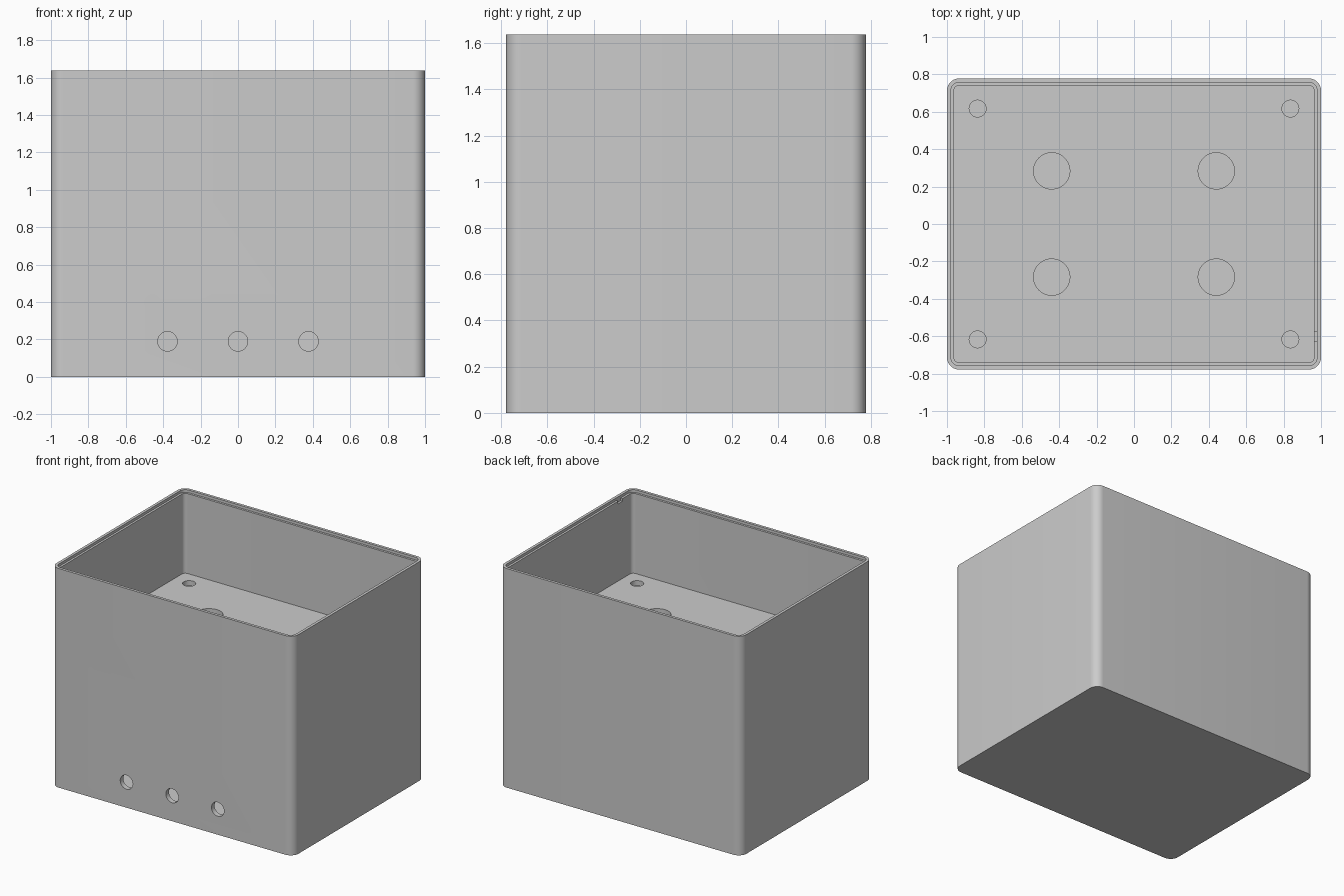
import bpy, bmesh, math
from mathutils import Matrix

if "Cube" in bpy.data.objects:
    bpy.data.objects.remove(bpy.data.objects["Cube"])

HX, HY, TOP = 1.0, 0.778, 1.637      # half width, half depth, height
RADIUS, SEGS = 0.065, 10             # vertical corner rounding
RIM, WALL = 0.021, 0.037             # rim thickness, full wall thickness
SEAT = 0.02                          # depth of the lid seat
SHELF_TOP, SHELF_T = 1.02, 0.037

grey = bpy.data.materials.new("light_grey")
grey.diffuse_color = (0.6, 0.6, 0.6, 1)
grey.use_nodes = True
grey.node_tree.nodes["Principled BSDF"].inputs["Base Color"].default_value = grey.diffuse_color


def ring(bm, inset, z):
    """Rounded rectangle of vertices, inset from the outer outline."""
    r = RADIUS - inset
    verts = []
    for i, (sx, sy) in enumerate(((1, 1), (-1, 1), (-1, -1), (1, -1))):
        for k in range(SEGS + 1):
            a = math.pi / 2 * (i + k / SEGS)
            verts.append(bm.verts.new((sx * (HX - RADIUS) + r * math.cos(a),
                                       sy * (HY - RADIUS) + r * math.sin(a), z)))
    return verts


def rounded_body(name, profile):
    """Stack rings of (inset, z), bridge them and cap both ends."""
    bm = bmesh.new()
    rings = [ring(bm, *p) for p in profile]
    n = len(rings[0])
    for a, b in zip(rings, rings[1:]):
        for i in range(n):
            j = (i + 1) % n
            bm.faces.new((a[i], a[j], b[j], b[i]))
    bm.faces.new(rings[0][::-1])
    bm.faces.new(rings[-1])
    bmesh.ops.recalc_face_normals(bm, faces=bm.faces)
    return make_object(name, bm)


def make_object(name, bm):
    mesh = bpy.data.meshes.new(name)
    bm.to_mesh(mesh)
    bm.free()
    mesh.materials.append(grey)
    obj = bpy.data.objects.new(name, mesh)
    bpy.context.collection.objects.link(obj)
    return obj


def add_drill(bm, pos, radius, along_y=False):
    rot = Matrix.Rotation(math.pi / 2, 4, 'X') if along_y else Matrix()
    bmesh.ops.create_cone(bm, cap_ends=True, segments=48, radius1=radius, radius2=radius,
                          depth=0.2, matrix=Matrix.Translation(pos) @ rot)


def cut(obj, bm):
    """Subtract the cutter, then smooth the curved faces."""
    cutter = make_object(obj.name + "_cutter", bm)
    cutter.hide_render = True
    mod = obj.modifiers.new("holes", 'BOOLEAN')
    mod.operation, mod.solver, mod.object = 'DIFFERENCE', 'EXACT', cutter
    bpy.ops.object.select_all(action='DESELECT')
    obj.select_set(True)
    bpy.context.view_layer.objects.active = obj
    bpy.ops.object.modifier_apply(modifier=mod.name)
    bpy.data.objects.remove(cutter)
    bpy.ops.object.shade_smooth_by_angle(angle=math.radians(30))


# Open box with a stepped lid seat inside the rim
box = rounded_body("box", [(0, 0), (0, TOP), (RIM, TOP), (RIM, TOP - SEAT),
                           (WALL, TOP - SEAT), (WALL, WALL)])
bm = bmesh.new()
for x in (-0.377, 0, 0.377):         # front wall holes
    add_drill(bm, (x, -HY, 0.19), 0.052, along_y=True)
# small notch in the right side of the lid seat
x0, x1 = HX - WALL - 0.02, HX - RIM
bmesh.ops.create_cube(bm, size=1, matrix=Matrix.Translation(((x0 + x1) / 2, -0.6, TOP - SEAT))
                      @ Matrix.Diagonal((x1 - x0, 0.05, 0.04, 1)))
cut(box, bm)

# Inner shelf with screw holes and larger openings
shelf = rounded_body("shelf", [(WALL - 0.005, SHELF_TOP - SHELF_T), (WALL - 0.005, SHELF_TOP)])
bm = bmesh.new()
for sx in (-1, 1):
    for sy in (-1, 1):
        add_drill(bm, (sx * 0.836, sy * 0.617, SHELF_TOP), 0.045)
        add_drill(bm, (sx * 0.44, sy * 0.284, SHELF_TOP), 0.097)
cut(shelf, bm)
